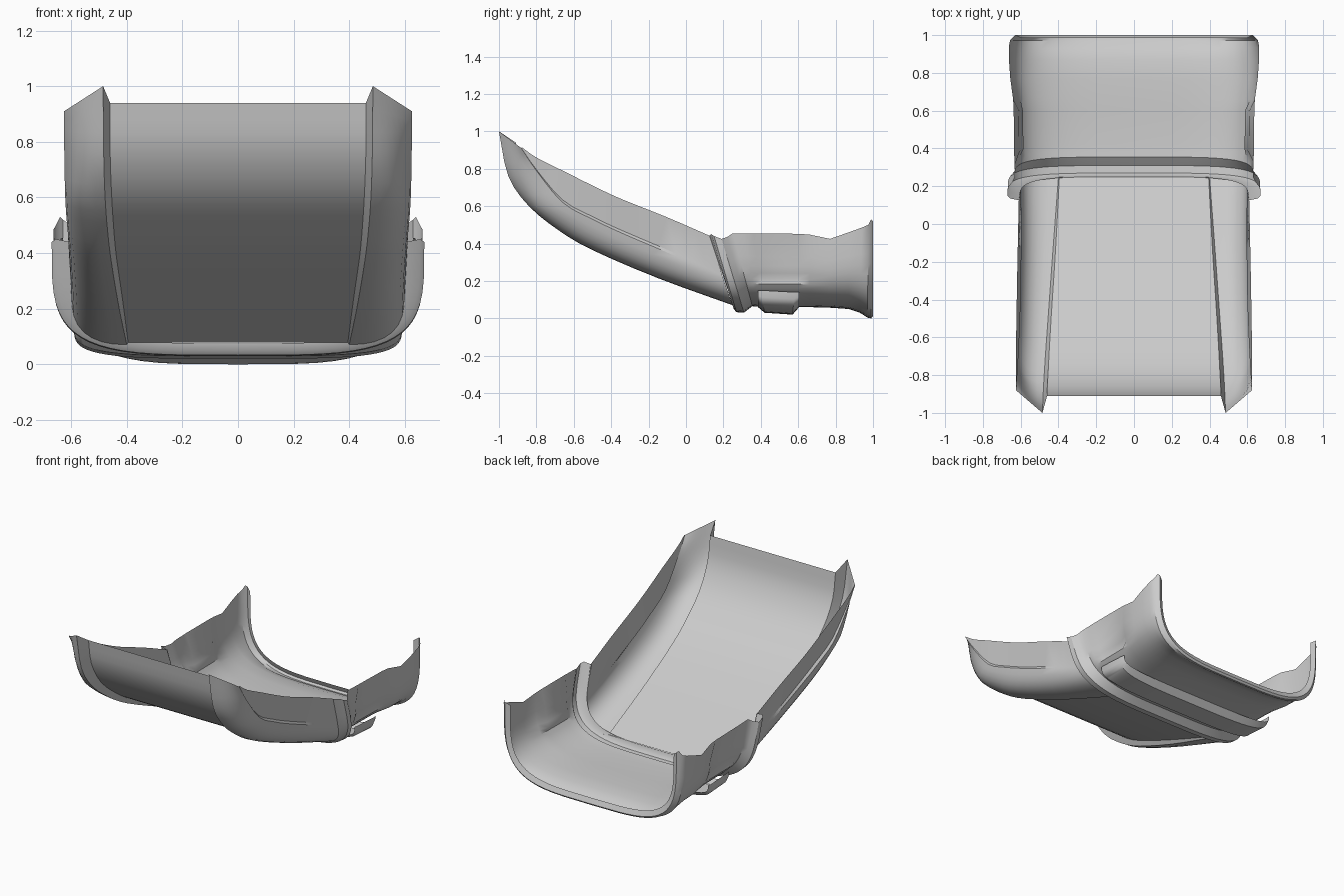
import bpy, math
from mathutils import Vector as V

if "Cube" in bpy.data.objects:
    bpy.data.objects.remove(bpy.data.objects["Cube"])


def loft(name, rings, angle=32):
    """Skin a list of equal-length open sections, normals facing out/down."""
    n = len(rings[0])
    verts = [p for r in rings for p in r]
    faces = [(k * n + i, (k + 1) * n + i, (k + 1) * n + i + 1, k * n + i + 1)
             for k in range(len(rings) - 1) for i in range(n - 1)]
    me = bpy.data.meshes.new(name)
    me.from_pydata(verts, [], faces)
    ob = bpy.data.objects.new(name, me)
    bpy.context.collection.objects.link(ob)
    bpy.ops.object.select_all(action='DESELECT')
    ob.select_set(True)
    bpy.context.view_layer.objects.active = ob
    bpy.ops.object.shade_smooth_by_angle(angle=math.radians(angle))
    return ob


def spline(pts, sub=3):
    """Catmull-Rom through the control points."""
    p = [V(a) for a in pts]
    p = [2 * p[0] - p[1]] + p + [2 * p[-1] - p[-2]]
    out = []
    for i in range(1, len(p) - 2):
        a, b, c, d = p[i - 1:i + 3]
        for j in range(sub):
            t = j / sub
            out.append(0.5 * (2 * b + (c - a) * t + (2 * a - 5 * b + 4 * c - d) * t * t
                              + (3 * b - a - 3 * c + d) * t ** 3))
    return out + [p[-2]]


def mirrored(half):
    return [V((-p.x, p.y, p.z)) for p in reversed(half)] + half


# Chute guide lines on the +x side, listed front to rear
floor_edge = spline([(.46, -.91, .94), (.46, -.88, .775), (.455, -.79, .62), (.447, -.64, .49),
                     (.437, -.47, .385), (.415, -.13, .232), (.395, .25, .078)])
wing_edge = spline([(.485, -1, 1.0), (.483, -.95, .76), (.478, -.84, .6), (.468, -.68, .47),
                    (.455, -.5, .365), (.43, -.15, .215), (.40, .25, .07)])
crease = spline([(.625, -.88, .91), (.625, -.8, .79), (.622, -.66, .62), (.617, -.5, .53),
                 (.61, -.33, .45), (.602, -.05, .33), (.597, .2, .21)])
top_edge = spline([(.625, -.878, .915), (.625, -.8, .86), (.625, -.65, .785), (.622, -.5, .71),
                   (.62, -.35, .64), (.615, -.1, .54), (.61, .13, .44)])

# Chute: recessed floor, step, rounded wing and side wall
rings = []
last = len(floor_edge) - 1
for i, (f, w, c, t) in enumerate(zip(floor_edge, wing_edge, crease, top_edge)):
    k = min(1, i / 6)
    ctrl = ((w + c) / 2).lerp(V((c.x - .012, w.y, w.z)), k)
    half = [f]
    for j in range(8):
        s = j / 7
        half.append(w * (1 - s) ** 2 + ctrl * 2 * s * (1 - s) + c * s * s)
    groove = c.lerp(t, .08)
    groove.x -= .014 * math.sin(math.pi * i / last)
    half += [groove, t]
    rings.append(mirrored(half))
loft("chute", rings)


def u_section(w, yb, zb, yt, zt, dent=0, n=4, steps=32):
    """U-shaped superellipse section, leaning from top (yt) to bottom (yb)."""
    pts = []
    for i in range(steps + 1):
        a = math.pi * (1 - i / steps)
        ca, sa = math.cos(a), max(0, math.sin(a))
        x = math.copysign(abs(ca) ** (2 / n), ca)
        v = sa ** (2 / n)
        width = w - (dent if .1 < v < .62 else 0)
        pts.append(V((x * width, yt + (yb - yt) * v, zt + (zb - zt) * v)))
    return pts


# Rear tub: front collar, dented walls, flared rear rim with return lip
tub = [(.605, .25, .075, .125, .44), (.655, .255, .05, .135, .45), (.67, .27, .033, .15, .44),
       (.668, .31, .03, .19, .425), (.645, .335, .05, .22, .435), (.63, .355, .065, .25, .455),
       (.632, .38, .063, .31, .455), (.634, .42, .06, .36, .455, .025), (.637, .6, .06, .6, .452, .025),
       (.64, .66, .06, .66, .448), (.655, .77, .057, .77, .425), (.662, .87, .05, .87, .46),
       (.663, .93, .03, .94, .485), (.655, .97, .004, .975, .50), (.64, .99, .0, .99, .53),
       (.63, 1.0, .012, 1.0, .52), (.60, .985, .045, .985, .50)]
loft("rear_tub", [u_section(*r) for r in tub])

# Shallow rib across the underside of the tub
rib = [(.585, .385, .06, .385, .15), (.59, .42, .03, .40, .15),
       (.59, .57, .02, .58, .14), (.585, .605, .06, .605, .14)]
loft("under_rib", [u_section(*r) for r in rib])
